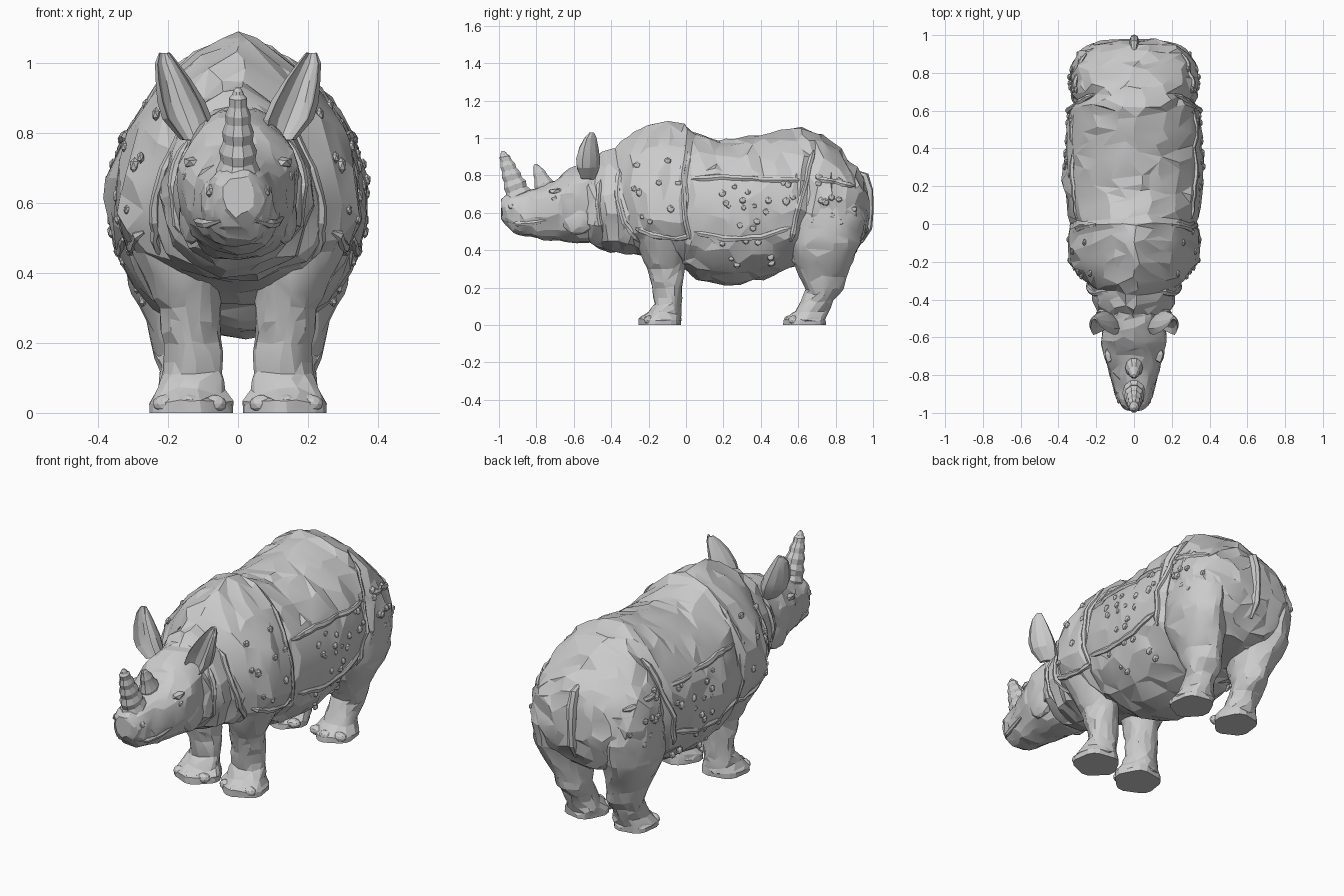
import bpy, bmesh, math, random
from mathutils import Vector, Matrix, noise
from mathutils.bvhtree import BVHTree

if "Cube" in bpy.data.objects:
    bpy.data.objects.remove(bpy.data.objects["Cube"])

random.seed(7)


def finish(name, bm, mirror=False, keep=1.0, rough=0.0):
    """Turn a bmesh into an object, with lumpy skin reduced to irregular facets."""
    for v in bm.verts:
        if v.co.z > 0.02 and rough:
            v.co += noise.noise_vector(v.co * 13) * rough
            v.co += Vector([random.uniform(-.2, .2) * rough for _ in range(3)])
    bmesh.ops.recalc_face_normals(bm, faces=bm.faces)
    me = bpy.data.meshes.new(name)
    bm.to_mesh(me)
    bm.free()
    ob = bpy.data.objects.new(name, me)
    bpy.context.collection.objects.link(ob)
    if keep < 1:
        ob.modifiers.new("facets", 'DECIMATE').ratio = keep
    if mirror:
        ob.modifiers.new("mirror", 'MIRROR').use_mirror_merge = False
    return ob


def loft(rings, bm=None):
    """Skin a list of closed rings and cap both ends."""
    bm = bm or bmesh.new()
    vs = [[bm.verts.new(p) for p in r] for r in rings]
    n = len(vs[0])
    for a, b in zip(vs, vs[1:]):
        for i in range(n):
            bm.faces.new((a[i], a[(i + 1) % n], b[(i + 1) % n], b[i]))
    bm.faces.new(vs[0][::-1])
    bm.faces.new(vs[-1])
    return bm


def dense(stations, k):
    """Insert k-1 interpolated stations between neighbours."""
    out = []
    for a, b in zip(stations, stations[1:]):
        out += [tuple(p + (q - p) * j / k for p, q in zip(a, b)) for j in range(k)]
    return out + [stations[-1]]


def angles(n):
    return [2 * math.pi * k / n for k in range(n)]


def power(v, p):
    return math.copysign(abs(v) ** p, v)


def section(y, bot, top, hw, zc, n, up=1.25, low=0.85):
    """Upright cross-section: widest at zc, between bot and top."""
    pts = []
    for a in angles(n):
        c, s = math.cos(a), math.sin(a)
        x = hw * power(c, up if s > 0 else low)
        pts.append(Vector((x, y, zc + s * ((top - zc) if s > 0 else (zc - bot)))))
    return pts


def tube(bm, pts, r, n=6):
    rings = []
    for i, p in enumerate(pts):
        t = (pts[min(i + 1, len(pts) - 1)] - pts[max(i - 1, 0)]).normalized()
        u = (Vector((1, 0, 0)) - t * t.x).normalized()
        w = t.cross(u)
        rr = r * (0.4 if i in (0, len(pts) - 1) else 1)
        rings.append([p + (u * math.cos(a) * .8 + w * math.sin(a)) * rr for a in angles(n)])
    loft(rings, bm)


def ball(bm, pos, size, sub=1):
    bmesh.ops.create_icosphere(bm, subdivisions=sub, radius=1,
                               matrix=Matrix.Translation(pos) @ Matrix.Diagonal((*size, 1)))


# torso: y, bottom, top, half width, height of widest point
TORSO = [(-0.56, .47, .84, .14, .64), (-0.50, .43, .88, .185, .64), (-0.43, .395, .93, .21, .62),
         (-0.36, .39, .98, .22, .60), (-0.29, .38, 1.025, .285, .60), (-0.20, .36, 1.06, .34, .60),
         (-0.10, .34, 1.08, .35, .60), (0.0, .29, 1.075, .35, .61), (0.06, .25, 1.03, .345, .61),
         (0.18, .22, .99, .365, .62), (0.30, .22, 1.0, .37, .62), (0.42, .25, 1.02, .365, .62),
         (0.52, .29, 1.04, .355, .63), (0.62, .32, 1.05, .34, .64), (0.70, .33, 1.035, .335, .64),
         (0.78, .34, .975, .335, .63), (0.85, .35, .90, .325, .63), (0.91, .39, .84, .285, .62),
         (0.95, .46, .79, .22, .62), (0.975, .55, .72, .12, .63)]
# skin creases: y at mid height, slope, depth
CREASES = [(-0.47, -.10, .08), (-0.33, -.20, .09), (0.01, .05, .06), (0.65, .14, .08)]
rings = []
for st in dense(TORSO, 4):
    # narrow hump over the shoulder, flatter back and rump
    ring = section(*st, n=44, up=1.4 if st[0] < 0 else (1.15 if st[0] < .6 else .95))
    for p in ring:
        f = 1 - sum(d * math.exp(-((p.y - y0 - k * (p.z - .7)) / .022) ** 2) for y0, k, d in CREASES)
        p.x *= f
        p.z = st[4] + (p.z - st[4]) * (1 - (1 - f) * 0.4)
    rings.append(ring)
torso = finish("torso", loft(rings), keep=0.2, rough=0.017)
bpy.context.view_layer.update()
skin = BVHTree.FromObject(torso, bpy.context.evaluated_depsgraph_get())


def on_skin(y, z):
    return skin.ray_cast(Vector((1, y, z)), Vector((-1, 0, 0)))[0]


# armour folds drawn on the flank as (y, z) paths
FOLDS = [[(.03, .78), (.2, .79), (.4, .78), (.63, .77)], [(.04, .5), (.2, .46), (.4, .47), (.56, .52)],
         [(-.27, .52), (-.18, .48), (-.05, .46), (.02, .48)], [(.0, .96), (-.02, .8), (-.01, .6), (.02, .46)],
         [(.68, .93), (.65, .8), (.6, .62), (.56, .45)], [(-.36, .84), (-.37, .7), (-.33, .55), (-.25, .44)],
         [(-.46, .78), (-.47, .65), (-.45, .5)], [(.7, .78), (.8, .77), (.9, .74)],
         [(.62, .5), (.75, .46), (.88, .5)]]
bm = bmesh.new()
for path in FOLDS:
    pts = [on_skin(y, z) for y, z in dense(path, 4)]
    tube(bm, [p for p in pts if p], 0.016)
finish("armour_folds", bm, mirror=True, rough=0.008)

# warts scattered over the armour
bm = bmesh.new()
for y0, y1, z0, z1, n in ((-.28, -.04, .55, .88, 9), (.06, .58, .5, .78, 18),
                          (.68, .9, .42, .8, 16), (.1, .5, .32, .45, 7)):
    for _ in range(n):
        p = on_skin(random.uniform(y0, y1), random.uniform(z0, z1))
        r = random.uniform(.014, .024)
        if p:
            ball(bm, p, (r * .6, r, r))
finish("warts", bm, mirror=True, rough=0.004)

# head
HEAD = [(-0.46, .45, .88, .15, .66), (-0.54, .435, .865, .165, .66), (-0.62, .445, .835, .175, .66),
        (-0.70, .455, .775, .16, .64), (-0.78, .46, .74, .13, .61), (-0.86, .475, .715, .11, .60),
        (-0.92, .49, .71, .095, .60), (-0.96, .53, .70, .07, .61), (-0.985, .57, .67, .04, .62)]
finish("head", loft([section(*s, n=24, up=.85, low=.75) for s in dense(HEAD, 4)]), keep=0.35, rough=0.013)

# eyes, brows, nostrils, cheeks
bm = bmesh.new()
ball(bm, (.145, -.70, .675), (.014, .022, .018))
ball(bm, (.13, -.69, .715), (.028, .05, .018))
ball(bm, (.078, -.93, .635), (.014, .022, .022))
ball(bm, (.13, -.58, .57), (.04, .09, .09), 2)
finish("face_details", bm, mirror=True, rough=0.007)
bm = bmesh.new()
tube(bm, [Vector(p) for p in ((.128, -.74, .56), (.112, -.82, .545), (.092, -.9, .54), (.05, -.96, .55))], .014)
finish("lip", bm, mirror=True)


def horn(name, path, radii, stretch, k):
    """Curved tapering horn with ring ridges; path is (y, z)."""
    rows = dense([(y, z, r) for (y, z), r in zip(path, radii)], k)
    out = []
    for i, (y, z, r) in enumerate(rows):
        r *= 1.08 if i % 2 else 0.92
        tilt = 0.5 - 0.4 * i / len(rows)
        out.append([Vector((r * math.cos(a), y + stretch * r * math.sin(a), z + tilt * r * math.sin(a)))
                    for a in angles(10)])
    finish(name, loft(out))


horn("front_horn", [(-.89, .67), (-.915, .75), (-.945, .83), (-.97, .90), (-.98, .93)],
     [.062, .05, .038, .024, .007], 1.15, 3)
horn("rear_horn", [(-.75, .72), (-.775, .79), (-.795, .84), (-.805, .86)], [.05, .036, .02, .008], 1.1, 2)

# ears: hollow cups open to the front; z, x, y, half width, depth
EAR = [(.78, .12, -.53, .045, .045), (.84, .145, -.53, .07, .075), (.89, .163, -.53, .068, .08),
       (.95, .185, -.525, .052, .065), (1.0, .203, -.515, .034, .04), (1.03, .208, -.505, .016, .014)]
rings = []
for z, x, y, w, t in EAR:
    outer = [Vector((x + w * math.cos(a), y + t * (.9 * math.sin(a) - .3 * abs(math.cos(a))), z))
             for a in (math.pi * k / 6 for k in range(7))]
    inner = [Vector((x + .8 * w * math.cos(a), y - .7 * t + t * .9 * math.sin(a), z))
             for a in (math.pi * k / 6 for k in range(6, -1, -1))]
    rings.append(outer + inner)
finish("ears", loft(rings), mirror=True, rough=0.004)

# legs: z, y, x, half depth, half width
FRONT = [(0, -.138, .137, .113, .118), (.03, -.138, .137, .113, .118), (.065, -.115, .134, .088, .095),
         (.11, -.097, .13, .07, .085), (.20, -.097, .128, .078, .083), (.30, -.108, .14, .1, .09),
         (.40, -.125, .165, .13, .11), (.50, -.13, .2, .14, .12), (.6, -.13, .21, .12, .11)]
HIND = [(0, .635, .145, .113, .105), (.03, .637, .145, .113, .107), (.07, .672, .145, .09, .088),
        (.13, .70, .147, .088, .08), (.19, .74, .155, .1, .085), (.26, .73, .165, .125, .095),
        (.34, .73, .185, .16, .12), (.44, .74, .205, .19, .135), (.56, .75, .21, .2, .135),
        (.7, .77, .2, .16, .12)]
for name, rows, toe_y in (("front_legs", FRONT, -.138), ("hind_legs", HIND, .635)):
    rings = []
    for z, y, x, ry, rx in dense(rows, 3):
        # lobed sole that fades upwards into a plain limb
        lobe = .05 * max(0, 1 - z / .08)
        rings.append([Vector((x + rx * math.cos(a) * (1 + lobe * math.cos(5 * a + 2.4)),
                              y + ry * math.sin(a) * (1 + lobe * math.cos(5 * a + 2.4)), z)) for a in angles(24)])
    finish(name, loft(rings), mirror=True, keep=0.4, rough=0.012)
    # three flat toenails on each foot
    bm = bmesh.new()
    for dx, dy in ((-.07, -.06), (0, -.085), (.07, -.06)):
        ball(bm, (.138 + dx, toe_y + dy, .026), (.036, .028, .026), 2)
    finish(name.replace("legs", "toes"), bm, mirror=True, rough=0.003)

# tail hanging against the rump
bm = bmesh.new()
tube(bm, [Vector((0, y, z)) for y, z in ((.9, .82), (.95, .79), (.972, .72), (.975, .62), (.965, .52), (.935, .44))],
     .03, 8)
finish("tail", bm, rough=0.006)

# bake modifiers, then shade
bpy.ops.object.select_all(action='SELECT')
bpy.context.view_layer.objects.active = torso
bpy.ops.object.convert(target='MESH')
bpy.ops.object.shade_smooth_by_angle(angle=math.radians(16))
